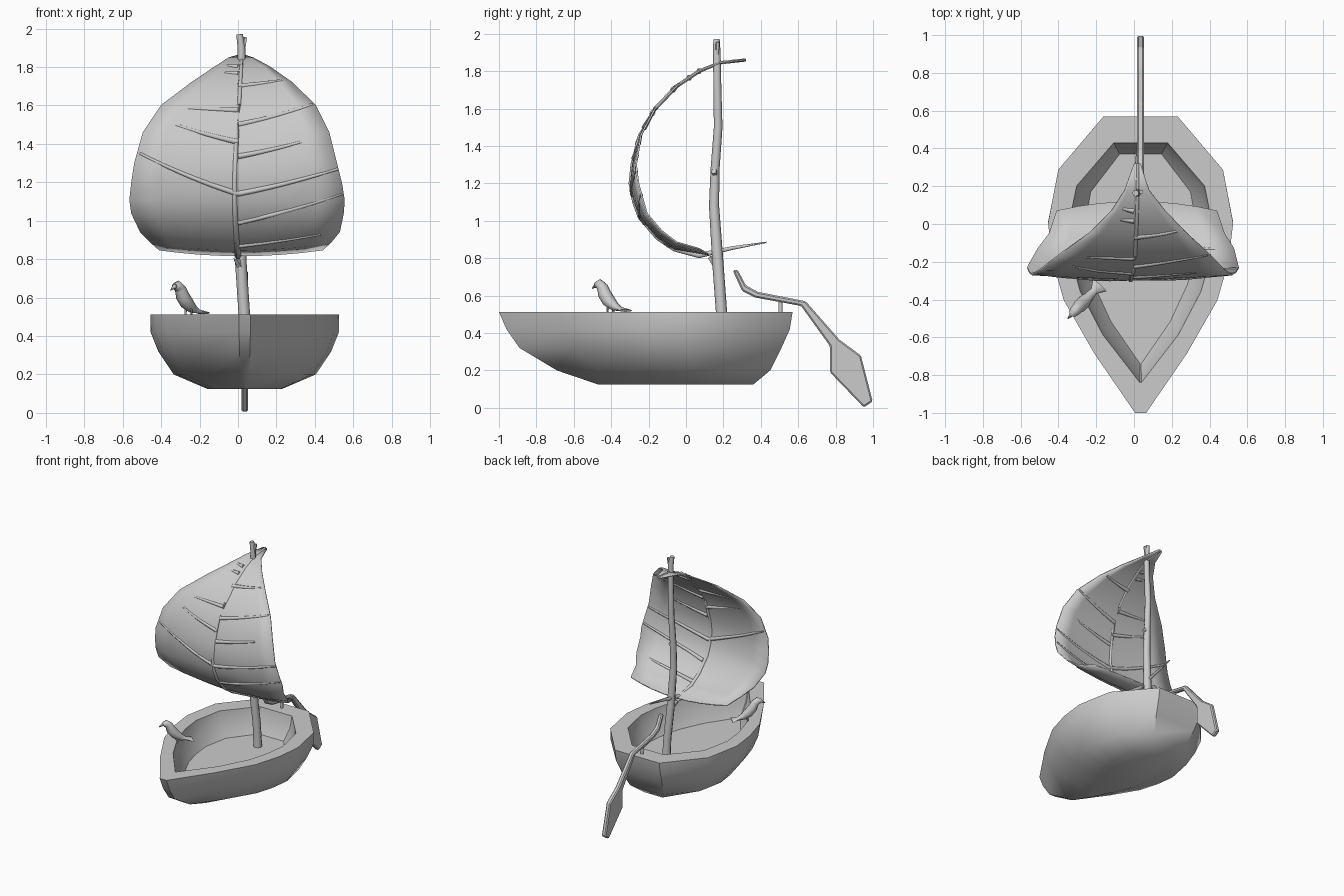
import bpy, math
from mathutils import Vector

grey = bpy.data.materials.new("plain grey")
grey.diffuse_color = (0.6, 0.6, 0.6, 1)


def make(name, verts, faces, smooth=30):
    me = bpy.data.meshes.new(name)
    me.from_pydata([tuple(v) for v in verts], [], faces)
    me.materials.append(grey)
    ob = bpy.data.objects.new(name, me)
    bpy.context.collection.objects.link(ob)
    bpy.ops.object.select_all(action='DESELECT')
    ob.select_set(True)
    bpy.context.view_layer.objects.active = ob
    bpy.ops.object.mode_set(mode='EDIT')
    bpy.ops.mesh.select_all(action='SELECT')
    bpy.ops.mesh.normals_make_consistent(inside=False)
    bpy.ops.object.mode_set(mode='OBJECT')
    if smooth:
        bpy.ops.object.shade_smooth_by_angle(angle=math.radians(smooth))
    return ob


def skin(rings):
    """Join equal closed rings with quads and cap both ends."""
    n = len(rings[0])
    verts = [v for r in rings for v in r]
    faces = [(i * n + j, i * n + (j + 1) % n, (i + 1) * n + (j + 1) % n, (i + 1) * n + j)
             for i in range(len(rings) - 1) for j in range(n)]
    faces += [tuple(range(n)), tuple(range(len(verts) - n, len(verts)))]
    return verts, faces


def tube(name, path, sides=6, smooth=70):
    """path: (x, y, z, radius) or (x, y, z, side radius, up radius)."""
    pts = [Vector(p[:3]) for p in path]
    rings = []
    for i, p in enumerate(path):
        d = (pts[min(i + 1, len(pts) - 1)] - pts[max(i - 1, 0)]).normalized()
        ref = Vector((0, 0, 1)) if abs(d.z) < 0.9 else Vector((0, 1, 0))
        s = d.cross(ref).normalized()
        u = s.cross(d)
        rings.append([pts[i] + s * p[3] * math.cos(a) + u * p[-1] * math.sin(a)
                      for a in (2 * math.pi * k / sides for k in range(sides))])
    return make(name, *skin(rings), smooth)


# Hull: one plan outline, repeated as rings down the outside and the inside
CX = 0.035
PLAN = [(0.06, 0), (0.5, 0.2), (0.83, 0.38), (0.95, 0.51), (1, 0.64), (0.89, 0.82), (0.40, 1)]
WELL = [(0.01, 0), (0.52, 0.2), (0.83, 0.38), (0.95, 0.51), (1, 0.64), (0.88, 0.82), (0.37, 1)]


def hull_ring(plan, z, w, y0, y1):
    half = [(u * w, y0 + v * (y1 - y0)) for u, v in plan]
    return [(CX + x, y, z) for x, y in half] + [(CX - x, y, z) for x, y in reversed(half)]


rings = [hull_ring(PLAN, *r) for r in (
    (0.125, 0.195, -0.47, 0.36), (0.20, 0.37, -0.69, 0.45), (0.32, 0.45, -0.89, 0.51),
    (0.42, 0.49, -0.96, 0.555), (0.513, 0.49, -1.0, 0.57))]
rings += [hull_ring(WELL, *r) for r in (
    (0.513, 0.385, -0.84, 0.43), (0.42, 0.365, -0.81, 0.415), (0.325, 0.30, -0.74, 0.37))]
make("hull", *skin(rings), 32)

# Mast with small twig stubs and a forked tip
tube("mast", [(0.04, 0.195, 0.30, 0.032), (0.033, 0.19, 0.51, 0.03), (0.015, 0.17, 0.78, 0.03),
              (0.005, 0.15, 1.08, 0.027), (0.005, 0.155, 1.27, 0.024), (0.01, 0.172, 1.5, 0.023),
              (0.018, 0.167, 1.75, 0.021), (0.018, 0.165, 1.90, 0.02), (0.008, 0.163, 1.97, 0.017)], 8)
tube("mast_fork", [(0.02, 0.165, 1.84, 0.012), (0.038, 0.17, 1.955, 0.011)], 5)
tube("mast_stub_low", [(0.012, 0.16, 0.765, 0.02), (-0.012, 0.13, 0.805, 0.014)], 5)
tube("mast_stub_mid", [(0.01, 0.155, 1.25, 0.018), (0.035, 0.148, 1.265, 0.016)], 5)

# Leaf sail rows: height, depth, left width, right width, edge lift up, edge shift back
ROWS = [(0.815, 0.07, 0.41, 0.44, 0.035, 0), (0.85, -0.06, 0.45, 0.48, 0.035, 0.01),
        (0.91, -0.15, 0.51, 0.53, 0.035, 0.02), (1.02, -0.245, 0.555, 0.55, 0.02, 0.035),
        (1.10, -0.275, 0.565, 0.555, 0.01, 0.045), (1.20, -0.295, 0.555, 0.54, 0, 0.04),
        (1.30, -0.285, 0.54, 0.515, 0, 0.018), (1.46, -0.245, 0.495, 0.475, 0, 0.005),
        (1.60, -0.165, 0.40, 0.405, 0, 0), (1.72, -0.05, 0.24, 0.28, 0, 0),
        (1.80, 0.07, 0.12, 0.165, 0, 0), (1.845, 0.18, 0.05, 0.08, 0, 0),
        (1.86, 0.32, 0.0, 0.035, 0, 0)]


def row_at(z):
    z = max(ROWS[0][0], min(ROWS[-1][0], z))
    for a, b in zip(ROWS, ROWS[1:]):
        if z <= b[0]:
            t = (z - a[0]) / (b[0] - a[0])
            return [p + (q - p) * t for p, q in zip(a, b)]


def on_sail(x, z):
    k = min(1, (x / 0.53) ** 2)
    r = row_at(z - row_at(z)[4] * k)
    return (x, r[1] + r[5] * k, z)


N = 9
verts, faces = [], []
for i, (z, y, left, right, lift, back) in enumerate(ROWS):
    for k in range(N):
        t = k / (N - 1)
        c = (2 * t - 1) ** 2
        base = 0.05 * (1 - c) if i == 0 else 0    # base edge points aft at the stem
        verts.append((-left + (left + right) * t, y + back * c + base, z + lift * c + base * 0.1))
for i in range(len(ROWS) - 1):
    for k in range(N - 1):
        a = i * N + k
        faces.append((a, a + 1, a + N + 1, a + N))
sail = make("leaf_sail", verts, faces, 40)
solid = sail.modifiers.new("thickness", 'SOLIDIFY')
solid.thickness, solid.offset = 0.009, 0

# Leaf midrib, running on into the stem below
rib = [(0.02, 0.43, 0.885, 0.004), (0.01, 0.25, 0.855, 0.011)]
for i, r in enumerate(ROWS):
    x = -0.018 * math.sin(math.pi * min(1, (r[0] - 0.815) / 0.7)) + 0.02 * max(0, (r[0] - 1.5) / 0.36)
    rib.append((x, r[1], r[0], 0.017 - 0.0006 * i))
tube("leaf_midrib", rib, 6)

# Leaf veins: start height, end x, end height
VEINS = [(0.87, 0.43, 0.93), (0.99, 0.54, 1.14), (1.14, 0.52, 1.27), (1.335, 0.33, 1.41),
         (1.50, 0.39, 1.605), (1.70, 0.23, 1.73),
         (1.14, -0.51, 1.35), (1.41, -0.325, 1.50), (1.575, -0.26, 1.585),
         (1.765, -0.07, 1.77), (1.80, -0.06, 1.805)]
for i, (z0, x1, z1) in enumerate(VEINS):
    path = []
    for k in range(9):
        t = k / 8
        zz = z0 + (z1 - z0) * (0.75 * t + 0.25 * t * t)
        path.append((*on_sail(x1 * t, zz), 0.016 - 0.008 * t))
    tube(f"leaf_vein_{i + 1}", path, 6)

# Steering oar: side outline extruded across x, on a small post
OAR = [(0.275, 0.74), (0.32, 0.655), (0.385, 0.62), (0.64, 0.57), (0.82, 0.365), (0.935, 0.28),
       (0.998, 0.035), (0.95, 0.003), (0.77, 0.19), (0.77, 0.33), (0.615, 0.545),
       (0.37, 0.59), (0.30, 0.625), (0.25, 0.735)]
oar = make("steering_oar", *skin([[(CX + s, y, z) for y, z in OAR] for s in (-0.018, 0.018)]), 0)
bevel = oar.modifiers.new("soft_edges", 'BEVEL')
bevel.width, bevel.segments = 0.008, 1
tube("oar_post", [(CX, 0.505, 0.50, 0.012), (CX, 0.505, 0.58, 0.012)], 6)

# Bird perched on the rim
tube("bird_body", [(-0.328, -0.478, 0.655, 0.02), (-0.315, -0.463, 0.662, 0.027),
                   (-0.300, -0.447, 0.645, 0.030), (-0.288, -0.435, 0.608, 0.036),
                   (-0.265, -0.412, 0.570, 0.036), (-0.238, -0.383, 0.543, 0.026),
                   (-0.212, -0.355, 0.530, 0.02, 0.012), (-0.18, -0.322, 0.520, 0.05, 0.007)], 8)
tube("bird_beak", [(-0.328, -0.478, 0.658, 0.014), (-0.352, -0.502, 0.638, 0.002)], 5)
for name, dx in (("left", -0.015), ("right", 0.015)):
    tube(f"bird_leg_{name}", [(-0.258 + dx, -0.404 - dx, 0.56, 0.007),
                              (-0.258 + dx, -0.404 - dx, 0.51, 0.006)], 5)
